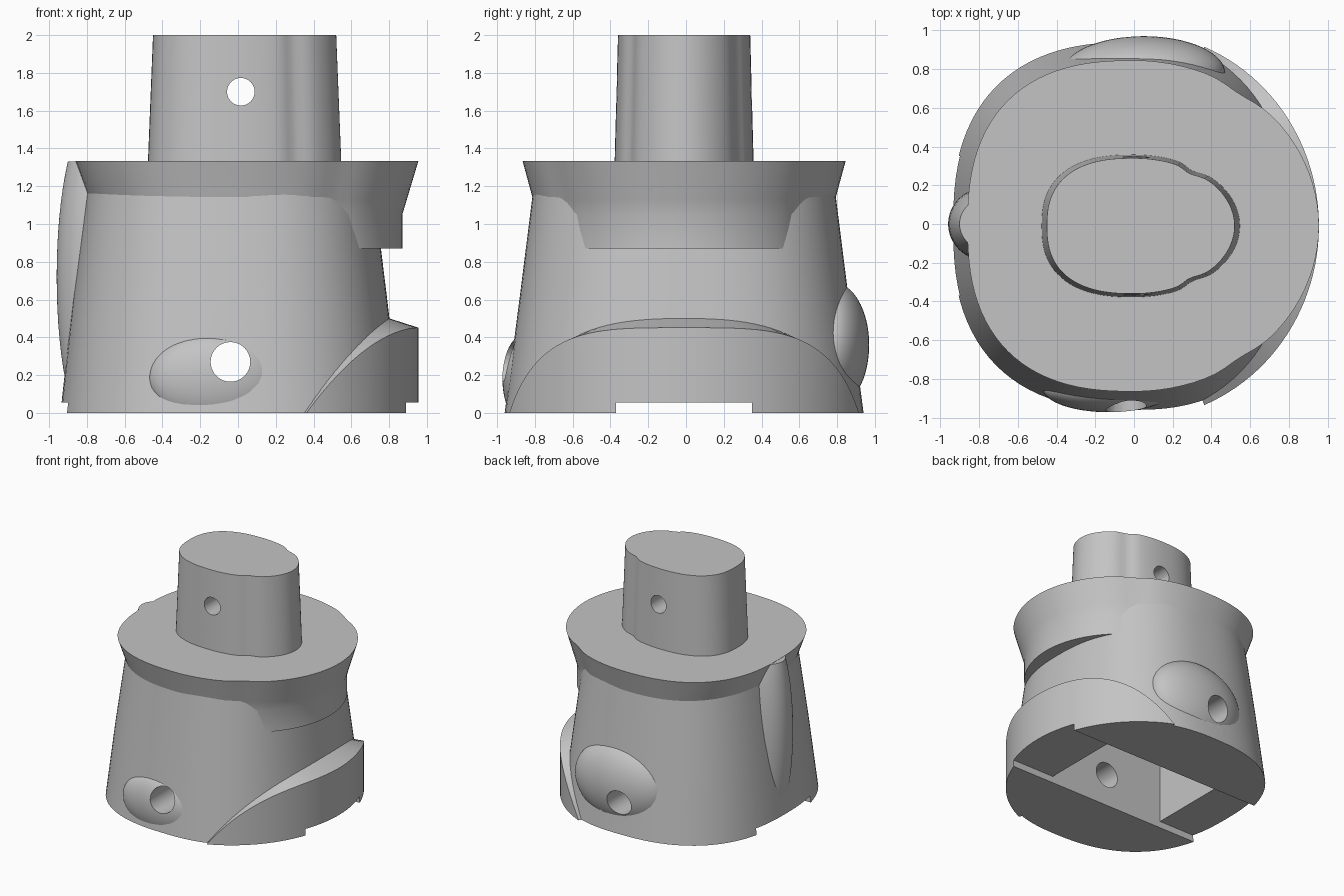
import bpy, bmesh, math
from mathutils import Matrix

if "Cube" in bpy.data.objects:
    bpy.data.objects.remove(bpy.data.objects["Cube"], do_unlink=True)

grey = bpy.data.materials.new("plain grey")
grey.use_nodes = True
grey.diffuse_color = (0.55, 0.55, 0.55, 1)
grey.node_tree.nodes["Principled BSDF"].inputs["Base Color"].default_value = (0.55, 0.55, 0.55, 1)

MID_Y = -0.01
SEGS = 96


def finish(name, bm, cutter=False):
    bmesh.ops.recalc_face_normals(bm, faces=bm.faces)
    mesh = bpy.data.meshes.new(name)
    bm.to_mesh(mesh)
    bm.free()
    ob = bpy.data.objects.new(name, mesh)
    bpy.context.scene.collection.objects.link(ob)
    ob.hide_render = cutter
    if not cutter:
        mesh.materials.append(grey)
    return ob


def section(left, right, half, n_left, n_right, dent):
    """Egg-shaped outline: a different superellipse on each side of x = 0."""
    points = []
    for i in range(SEGS):
        a = math.tau * i / SEGS
        c, s = math.cos(a), math.sin(a)
        r, n = (right, n_right) if c > 0 else (left, n_left)
        u = math.copysign(abs(c) ** (2 / n), c)
        v = math.copysign(abs(s) ** (2 / n), s)
        k = 1 - dent * math.exp(-((u - 0.58) / 0.1) ** 2)
        points.append((r * u * k, half * v * k + MID_Y))
    return points


def loft(name, rings, n_left=2.5, n_right=2.0, dent=0.0):
    """Skin rings given as (z, left, right, half width)."""
    bm = bmesh.new()
    loops = [[bm.verts.new((x, y, z)) for x, y in section(l, r, h, n_left, n_right, dent)]
             for z, l, r, h in rings]
    for lo, hi in zip(loops, loops[1:]):
        for i in range(SEGS):
            j = (i + 1) % SEGS
            bm.faces.new((lo[i], lo[j], hi[j], hi[i]))
    bm.faces.new(loops[0])
    bm.faces.new(loops[-1])
    return finish(name, bm)


def box(name, x, y, z):
    bm = bmesh.new()
    size = [hi - lo for lo, hi in (x, y, z)]
    mid = [(lo + hi) / 2 for lo, hi in (x, y, z)]
    bmesh.ops.create_cube(bm, size=1, matrix=Matrix.Translation(mid) @ Matrix.Diagonal((*size, 1)))
    return finish(name, bm, True)


def drill(name, x, z, r):
    bm = bmesh.new()
    bmesh.ops.create_cone(bm, cap_ends=True, segments=32, radius1=r, radius2=r, depth=3,
                          matrix=Matrix.Translation((x, 0, z)) @ Matrix.Rotation(math.pi / 2, 4, "X"))
    return finish(name, bm, True)


def bump(name, mid, radii):
    bm = bmesh.new()
    bmesh.ops.create_uvsphere(bm, u_segments=64, v_segments=32, radius=1,
                              matrix=Matrix.Translation(mid) @ Matrix.Diagonal((*radii, 1)))
    return finish(name, bm)


def skirt_ledge():
    """Crescent around the +x side, its sloped top falling to nothing at the ends."""
    bm = bmesh.new()
    rows = []
    end, steps = math.acos(0.38), 48
    for i in range(steps + 1):
        a = end * (2 * i / steps - 1)
        x, y = 0.955 * math.cos(a), math.sin(a)
        u = (x - 0.363) / (0.955 - 0.363)
        z = 0.001 + 0.45 * (1 - (1 - u) ** 1.8)
        corners = ((x, y, 0), (x, y, z), (x * 0.75, y * 0.75, z * 1.17), (x * 0.75, y * 0.75, 0))
        rows.append([bm.verts.new((p, q + MID_Y, h)) for p, q, h in corners])
    for a, b in zip(rows, rows[1:]):
        for k in range(4):
            bm.faces.new((a[k], a[(k + 1) % 4], b[(k + 1) % 4], b[k]))
    bm.faces.new(rows[0])
    bm.faces.new(rows[-1])
    return finish("skirt_ledge", bm)


# Cutters: bottom channel, socket, cross holes and the height limit
channel = box("channel_cutter", (-2, 2), (-0.37, 0.35), (-1, 0.055))
socket = box("socket_cutter", (-0.57, 0.5), (-0.37, 0.35), (-1, 0.67))
low_hole = drill("lower_hole_cutter", -0.04, 0.27, 0.105)
top_hole = drill("upper_hole_cutter", 0.015, 1.7, 0.073)
limit = box("height_limit", (-2, 2), (-2, 2), (0, 1.33))

# Main solids
body = loft("body", [(0, 0.94, 0.86, 0.95), (0.6, 0.875, 0.79, 0.872), (1.25, 0.79, 0.71, 0.79)],
            n_right=2.4)
collar = loft("collar", [(0.87, 0.74, 0.87, 0.78), (1.05, 0.75, 0.87, 0.78),
                         (1.13, 0.79, 0.894, 0.80), (1.333, 0.86, 0.955, 0.855)], dent=0.02)
tang = loft("tang", [(1.25, 0.48, 0.55, 0.37), (2.0, 0.45, 0.52, 0.35)], dent=0.05)
skirt = skirt_ledge()

# Rounded bumps on the sides
side_bump = bump("side_bump", (-0.76, 0, 0.72), (0.2, 0.19, 0.86))
back_bump = bump("back_bump", (0.05, 0.78, 0.36), (0.42, 0.19, 0.33))
front_bump = bump("front_bump", (-0.13, -0.85, 0.18), (0.34, 0.122, 0.24))

cuts = {
    body: [channel, socket, low_hole],
    skirt: [channel],
    tang: [top_hole],
    side_bump: [limit, channel],
    back_bump: [low_hole],
    front_bump: [limit, low_hole],
}
for ob, tools in cuts.items():
    for tool in tools:
        mod = ob.modifiers.new(tool.name, "BOOLEAN")
        mod.operation = "INTERSECT" if tool is limit else "DIFFERENCE"
        mod.solver = "EXACT"
        mod.object = tool

# Bake the cuts, drop the cutters and smooth the curved faces
graph = bpy.context.evaluated_depsgraph_get()
graph.update()
baked = {ob: bpy.data.meshes.new_from_object(ob.evaluated_get(graph)) for ob in cuts}
for ob, mesh in baked.items():
    ob.modifiers.clear()
    ob.data = mesh
for tool in (channel, socket, low_hole, top_hole, limit):
    bpy.data.objects.remove(tool, do_unlink=True)
bpy.ops.object.select_all(action="DESELECT")
for ob in (body, collar, tang, skirt, side_bump, back_bump, front_bump):
    ob.select_set(True)
    ob.data.materials.clear()
    ob.data.materials.append(grey)
bpy.context.view_layer.objects.active = body
bpy.ops.object.shade_smooth_by_angle(angle=math.radians(30))
